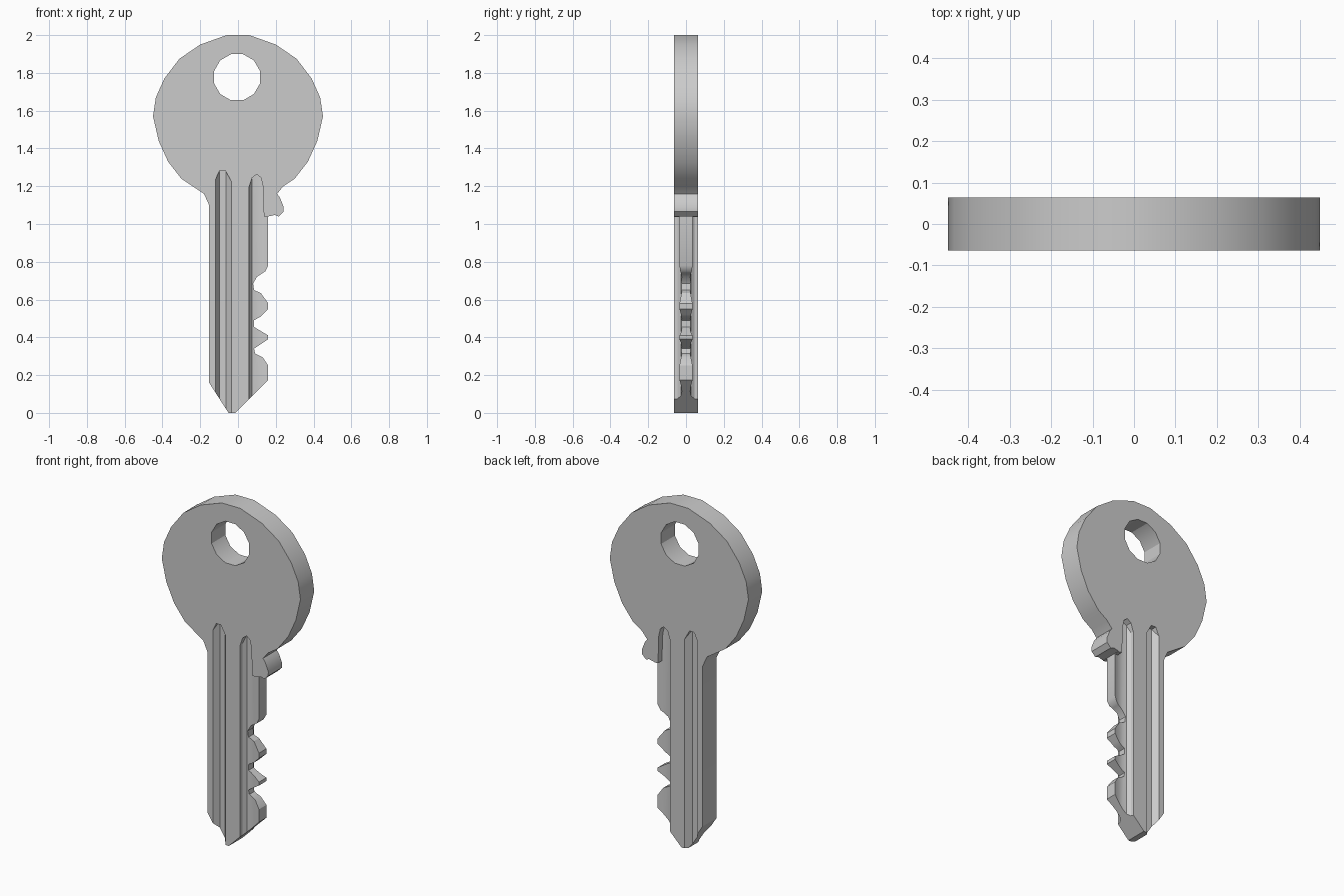
import bpy, bmesh, math

if "Cube" in bpy.data.objects:
    bpy.data.objects.remove(bpy.data.objects["Cube"])


def prism(name, pts, lo, hi, axis):
    """Extrude a closed outline: axis 'Y' takes (x, z) points, axis 'Z' takes (x, y)."""
    place = (lambda a, b, t: (a, t, b)) if axis == 'Y' else (lambda a, b, t: (a, b, t))
    bm = bmesh.new()
    face = bm.faces.new([bm.verts.new(place(a, b, lo)) for a, b in pts])
    ext = bmesh.ops.extrude_face_region(bm, geom=[face])
    verts = [v for v in ext["geom"] if isinstance(v, bmesh.types.BMVert)]
    bmesh.ops.translate(bm, verts=verts, vec=place(0, 0, hi - lo))
    bmesh.ops.recalc_face_normals(bm, faces=bm.faces)
    mesh = bpy.data.meshes.new(name)
    bm.to_mesh(mesh)
    bm.free()
    obj = bpy.data.objects.new(name, mesh)
    bpy.context.collection.objects.link(obj)
    return obj


def combine(obj, tool, operation):
    """Apply a boolean and discard the tool."""
    mod = obj.modifiers.new("cut", 'BOOLEAN')
    mod.operation, mod.object, mod.solver = operation, tool, 'EXACT'
    bpy.context.view_layer.objects.active = obj
    bpy.ops.object.modifier_apply(modifier=mod.name)
    bpy.data.objects.remove(tool)


HALF = 0.064

# key outline: round bow, straight back edge, tip, bitted edge, shoulder stop
bow_left = [(-0.06, 2.0), (-0.2, 1.95), (-0.31, 1.875), (-0.39, 1.77), (-0.435, 1.67),
            (-0.45, 1.57), (-0.42, 1.44), (-0.37, 1.33), (-0.3, 1.24)]
back_and_tip = [(-0.18, 1.16), (-0.153, 1.10), (-0.153, 0.16), (-0.05, 0), (-0.015, 0)]
bitting = [(0.16, 0.175), (0.16, 0.25), (0.13, 0.295), (0.09, 0.315), (0.085, 0.34),
           (0.16, 0.39), (0.16, 0.41), (0.085, 0.455), (0.085, 0.49), (0.12, 0.51),
           (0.16, 0.55), (0.16, 0.58), (0.12, 0.635), (0.085, 0.65), (0.08, 0.685),
           (0.10, 0.72), (0.145, 0.75), (0.16, 0.78)]
stop = [(0.16, 1.04), (0.195, 1.048), (0.215, 1.04), (0.24, 1.065), (0.242, 1.09),
        (0.222, 1.14), (0.207, 1.16), (0.24, 1.20)]
bow_right = [(-x, z) for x, z in reversed(bow_left)]
key = prism("key", bow_left + back_and_tip + bitting + stop + bow_right, -HALF, HALF, 'Y')

# hole in the bow
hole = [(-0.005 + 0.126 * math.cos(math.radians(15 + 30 * i)),
         1.777 + 0.126 * math.sin(math.radians(15 + 30 * i))) for i in range(12)]
combine(key, prism("hole_cutter", hole, -0.2, 0.2, 'Y'), 'DIFFERENCE')

# lengthwise grooves on both sides: (cross-section, front outline)
narrow_groove = ([(-0.126, 0.075), (-0.097, 0.03), (-0.063, 0.03), (-0.026, 0.075)],
                 [(-0.2, -0.1), (-0.2, 1.05), (-0.122, 1.23), (-0.097, 1.283),
                  (-0.067, 1.283), (-0.032, 1.22), (0, 1.1), (0, -0.1)])
wide_groove = ([(0.056, 0.075), (0.06, 0.045), (0.075, 0.026), (0.1, 0.022),
                (0.13, 0.026), (0.165, 0.036), (0.3, 0.036), (0.3, 0.075)],
               [(0, -0.1), (0, 1.1), (0.06, 1.2), (0.075, 1.245), (0.1, 1.263),
                (0.122, 1.245), (0.132, 1.2), (0.137, 1.04), (0.155, 1.038),
                (0.4, 1.038), (0.4, -0.1)])
for section, outline in (narrow_groove, wide_groove):
    for side in (-1, 1):
        cutter = prism("groove_cutter", [(x, y * side) for x, y in section], -0.05, 1.4, 'Z')
        combine(cutter, prism("groove_limit", outline, -0.2, 0.2, 'Y'), 'INTERSECT')
        combine(key, cutter, 'DIFFERENCE')

# smooth rim, crisp edges
bpy.ops.object.select_all(action='DESELECT')
key.select_set(True)
bpy.context.view_layer.objects.active = key
bpy.ops.object.shade_smooth_by_angle(angle=math.radians(30))
